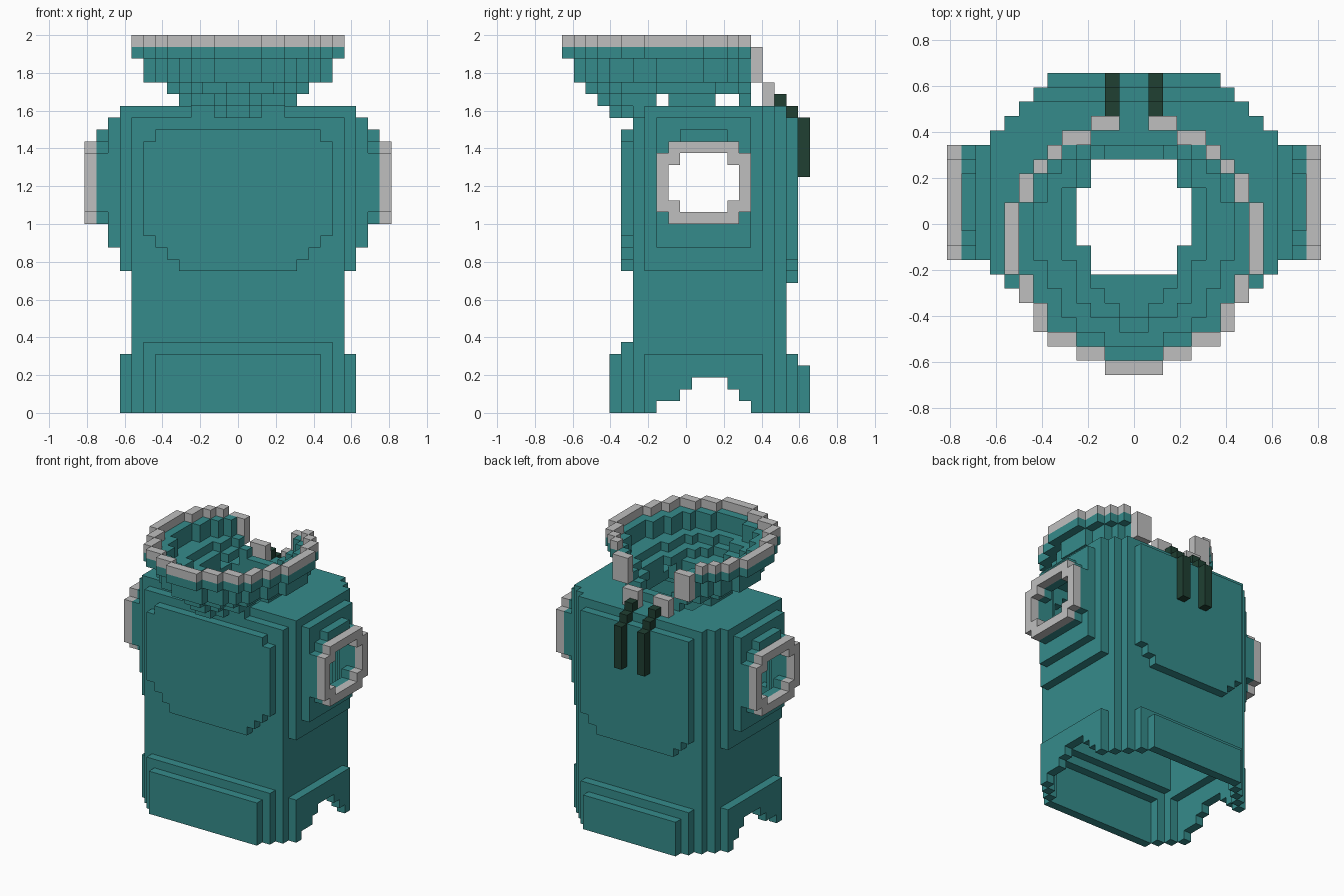
import bpy, bmesh

if "Cube" in bpy.data.objects:
    bpy.data.objects.remove(bpy.data.objects["Cube"], do_unlink=True)

U = 2 / 32                      # edge of one block
STEPS = [(1, 0, 0), (-1, 0, 0), (0, 1, 0), (0, -1, 0), (0, 0, 1), (0, 0, -1)]


def material(name, rgb):
    m = bpy.data.materials.new(name)
    m.use_nodes = True
    m.diffuse_color = (*rgb, 1)
    m.node_tree.nodes["Principled BSDF"].inputs["Base Color"].default_value = (*rgb, 1)
    return m


TEAL = material("teal cloth", (0.036, 0.26, 0.257))
GREY = material("light grey trim", (0.52, 0.52, 0.52))
DARK = material("dark green cord", (0.014, 0.05, 0.032))


def box(x0, x1, y0, y1, z0, z1):
    """Mirrored block of cells: x is the distance from the middle."""
    return {(s, y, z) for i in range(x0, x1) for s in (i, -i - 1)
            for y in range(y0, y1) for z in range(z0, z1)}


def near(c, d):
    return (c[0] + d[0], c[1] + d[1], c[2] + d[2])


def erode(cells, steps):
    return {c for c in cells if all(near(c, d) in cells for d in steps)}


# ---- Torso: box body, stepped panels on all four sides
torso = box(0, 9, 6, 18, 0, 25) | box(0, 8, 18, 19, 0, 25) | box(0, 9, 7, 18, 25, 26)
torso |= box(0, 8, 18, 19, 25, 26)
for row, half in enumerate([5, 6, 7]):
    torso |= box(0, half, 5, 6, 12 + row, 13 + row)
    torso |= box(0, half, 19, 20, 11 + row, 12 + row)
torso |= box(0, 8, 5, 6, 15, 23) | box(0, 7, 5, 6, 23, 24)
torso |= box(0, 7, 19, 20, 14, 25)

# ---- Sleeves: three shrinking side layers
sleeves = box(9, 10, 7, 17, 12, 26) | box(10, 11, 8, 16, 14, 25)
sleeves |= box(11, 12, 8, 16, 17, 22) | box(11, 12, 9, 15, 16, 23) | box(11, 12, 10, 14, 23, 24)

# ---- Hem: flared steps at the bottom
hem = box(0, 7, 4, 5, 0, 5) | box(0, 8, 5, 6, 0, 6) | box(9, 10, 7, 17, 0, 5)
hem |= box(0, 7, 19, 20, 0, 5) | box(0, 6, 20, 21, 0, 4)

# ---- Hollow everything out, open at the bottom
solid = torso | sleeves | hem
below = {(x, y, -1) for x, y, z in solid if z == 0}
shell = solid - erode(solid | below, STEPS)

# ---- Openings: neck, arm holes, side arches
neck = box(0, 4, 8, 15, 24, 27) | box(0, 3, 7, 8, 24, 27)
arm = box(7, 13, 9, 15, 18, 21) | box(7, 13, 10, 14, 17, 22)
arch = box(7, 11, 8, 16, 0, 1) | box(7, 11, 10, 15, 1, 2) | box(7, 11, 11, 14, 2, 3)
shell -= neck | arm | arch

# ---- Cuffs: grey rings round the arm holes
cuffs = (box(12, 13, 8, 16, 17, 22) | box(12, 13, 9, 15, 16, 23)) - arm

# ---- Collar: funnel of stacked rings, open at the back
RIM = [2, 4, 6, 7, 7, 8, 8, 9, 9, 9, 9, 9, 8, 8, 7, 6, 5, 3]


def outline(half, front, z):
    cells = set()
    for y in range(front, len(RIM)):
        t = int((y - front + 0.5) * len(RIM) / (len(RIM) - front))
        cells |= box(0, max(1, round(RIM[t] * half / 9)), y, y + 1, z, z + 1)
    return cells


LEVELS = {25: (5, 4), 26: (5, 3), 27: (6, 2), 28: (8, 1), 29: (8, 1), 30: (9, 0), 31: (9, 0)}
collar, rim = set(), set()
for z, (half, front) in LEVELS.items():
    ring = outline(half, front, z)
    if z > 26:
        lower = 31 if z == 31 else z - 1
        ring -= erode(outline(*LEVELS[lower], z), STEPS[:4])
    ring = {c for c in ring - neck if c[1] < 16}
    if z == 31:
        rim |= ring
    else:
        collar |= ring
rim |= box(3, 5, 16, 17, 28, 31) | box(1, 3, 17, 18, 26, 28)   # rim falling to the back

# ---- Cords hanging down the back
cords = box(1, 2, 18, 19, 26, 27) | box(1, 2, 19, 20, 25, 26) | box(1, 2, 20, 21, 20, 25)

parts = [("torso", shell & torso, TEAL), ("sleeves", shell & sleeves, TEAL),
         ("hem", shell & hem, TEAL), ("collar", collar - shell, TEAL),
         ("collar_rim", rim, GREY), ("cuffs", cuffs, GREY),
         ("back_cords", cords - shell, DARK)]
filled = set().union(*(cells for _, cells, _ in parts))


def build(name, cells, mat):
    """Mesh the exposed faces of a set of blocks."""
    bm = bmesh.new()
    verts = {}

    def corner(p):
        if p not in verts:
            verts[p] = bm.verts.new((p[0] * U, (p[1] - 10.5) * U, p[2] * U))
        return verts[p]

    for c in sorted(cells):
        for d in STEPS:
            if near(c, d) in filled:
                continue
            a = next(i for i in range(3) if d[i])
            quad = []
            for u, v in ((0, 0), (1, 0), (1, 1), (0, 1)):
                p = list(c)
                p[a] += d[a] > 0
                p[(a + 1) % 3] += u
                p[(a + 2) % 3] += v
                quad.append(corner(tuple(p)))
            bm.faces.new(quad if d[a] > 0 else quad[::-1])
    mesh = bpy.data.meshes.new(name)
    bm.to_mesh(mesh)
    bm.free()
    mesh.materials.append(mat)
    bpy.context.collection.objects.link(bpy.data.objects.new(name, mesh))


for part in parts:
    build(*part)
